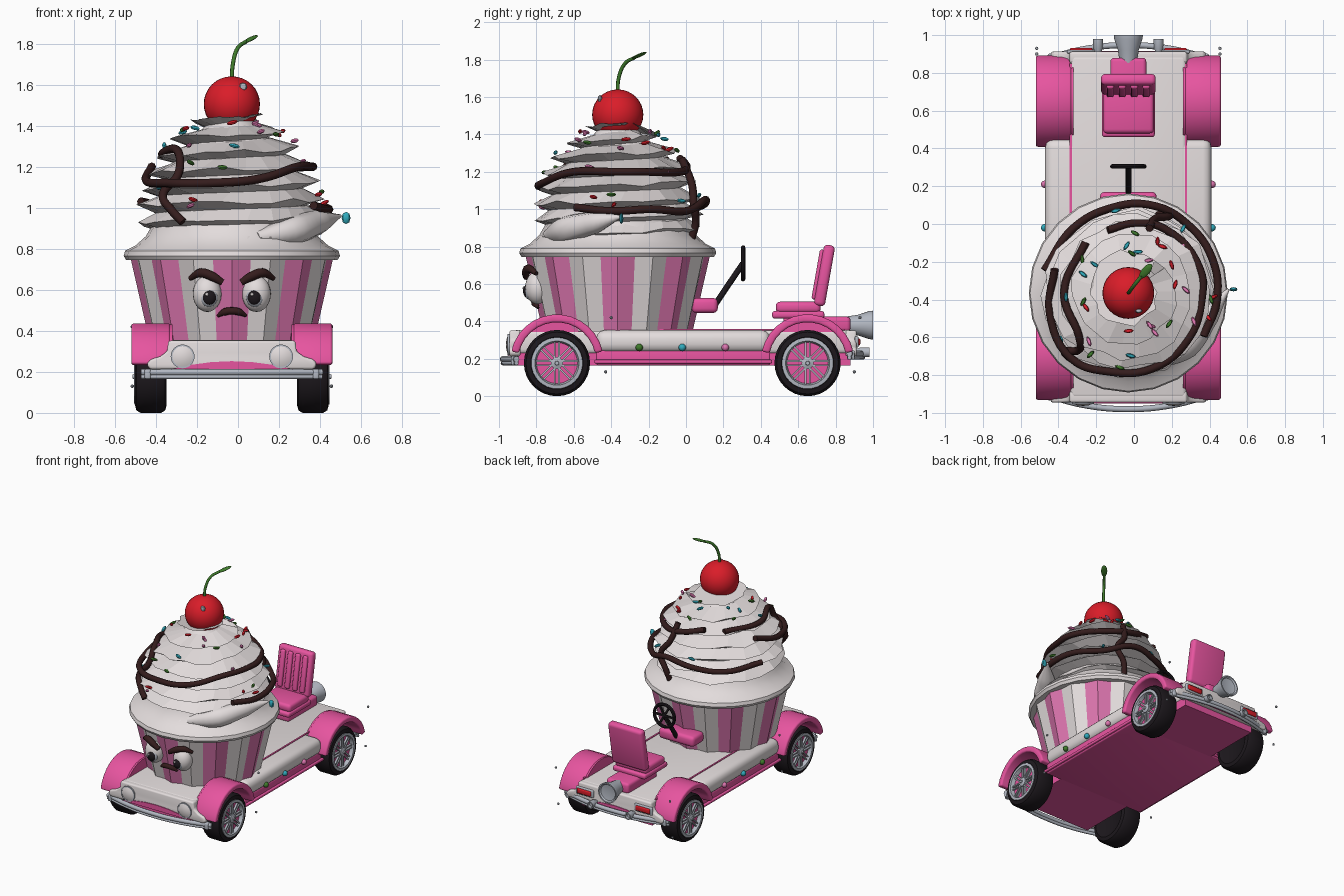
import bpy, bmesh, random
from math import sin, cos, pi, radians
from mathutils import Matrix, Vector

if "Cube" in bpy.data.objects:
    bpy.data.objects.remove(bpy.data.objects["Cube"])
random.seed(4)
CX, CY = -0.03, -0.365   # car centre line, cake centre


def material(name, rgb):
    m = bpy.data.materials.new(name)
    m.use_nodes = True
    m.diffuse_color = (*rgb, 1)
    m.node_tree.nodes["Principled BSDF"].inputs["Base Color"].default_value = (*rgb, 1)
    return m


PINK = material("hot pink", (0.8, 0.09, 0.35))
PALE = material("wrapper pink", (0.72, 0.18, 0.43))
WHITE = material("cream white", (0.77, 0.72, 0.72))
BROWN = material("chocolate", (0.035, 0.012, 0.012))
RED = material("cherry red", (0.7, 0.012, 0.022))
GREEN = material("leaf green", (0.05, 0.2, 0.025))
SILVER = material("silver", (0.45, 0.48, 0.54))
BLACK = material("tyre black", (0.012, 0.009, 0.012))
CYAN = material("cyan", (0.03, 0.4, 0.5))


def finish(name, bm, mats, smooth=35):
    bmesh.ops.recalc_face_normals(bm, faces=bm.faces)
    me = bpy.data.meshes.new(name)
    bm.to_mesh(me)
    bm.free()
    for m in mats if isinstance(mats, list) else [mats]:
        me.materials.append(m)
    if smooth:
        me.shade_smooth()
        me.set_sharp_from_angle(angle=radians(smooth))
    ob = bpy.data.objects.new(name, me)
    ob.location.x = CX
    bpy.context.collection.objects.link(ob)
    return ob


def soften(bm, width):
    if width:
        edges = [e for e in bm.edges if e.calc_face_angle(0) > 0.6]
        bmesh.ops.bevel(bm, geom=edges, offset=width, segments=3, profile=0.5, affect='EDGES')


def box(name, mat, centre, size, bevel=0.0, tilt=Matrix()):
    bm = bmesh.new()
    bmesh.ops.create_cube(bm, size=1, matrix=Matrix.Diagonal((*size, 1)))
    soften(bm, bevel)
    bm.transform(Matrix.Translation(centre) @ tilt)
    return finish(name, bm, mat)


def prism(name, mat, pts, axis, lo, hi, bevel=0.0):
    """Outline of (a, z) points extruded along x or y."""
    bm = bmesh.new()
    put = (lambda a, z, t: (t, a, z)) if axis == 'x' else (lambda a, z, t: (a, t, z))
    ends = [[bm.verts.new(put(a, z, t)) for a, z in pts] for t in (lo, hi)]
    for end in ends:
        bm.faces.new(end)
    for i in range(len(pts)):
        j = (i + 1) % len(pts)
        bm.faces.new((ends[0][i], ends[0][j], ends[1][j], ends[1][i]))
    bmesh.ops.recalc_face_normals(bm, faces=bm.faces)
    soften(bm, bevel)
    return finish(name, bm, mat)


def lathe(name, mat, profile, centre, turn=Matrix(), n=32, smooth=35):
    bm = bmesh.new()
    rings = [[bm.verts.new((r * cos(2 * pi * i / n), r * sin(2 * pi * i / n), z)) for i in range(n)]
             for r, z in profile]
    for a, b in zip(rings, rings[1:]):
        for i in range(n):
            bm.faces.new((a[i], a[i - 1], b[i - 1], b[i]))
    bmesh.ops.remove_doubles(bm, verts=bm.verts, dist=0.0002)
    bm.transform(Matrix.Translation(centre) @ turn)
    return finish(name, bm, mat, smooth)


def tube(name, mat, pts, r, radii=None):
    cu = bpy.data.curves.new(name, 'CURVE')
    cu.dimensions = '3D'
    cu.bevel_depth, cu.bevel_resolution, cu.resolution_u, cu.use_fill_caps = r, 2, 6, True
    sp = cu.splines.new('BEZIER')
    sp.bezier_points.add(len(pts) - 1)
    for i, p in enumerate(pts):
        b = sp.bezier_points[i]
        b.co, b.radius = p, radii[i] if radii else 1
        b.handle_left_type = b.handle_right_type = 'AUTO'
    ob = bpy.data.objects.new(name, cu)
    bpy.context.collection.objects.link(ob)
    me = bpy.data.meshes.new_from_object(ob.evaluated_get(bpy.context.evaluated_depsgraph_get()))
    bpy.data.objects.remove(ob)
    bm = bmesh.new()
    bm.from_mesh(me)
    return finish(name, bm, mat, 50)


def ball(name, mat, centre, scale, turn=Matrix(), n=24):
    bm = bmesh.new()
    bmesh.ops.create_uvsphere(bm, u_segments=n, v_segments=n // 2, radius=1, matrix=Matrix.Translation(centre) @ turn @ Matrix.Diagonal((*scale, 1)))
    return finish(name, bm, mat)


def polar(deg, r, z):
    return Vector((r * cos(radians(deg)), CY + r * sin(radians(deg)), z))


# Chassis
box("floor_pan", PINK, (0, -0.01, 0.2), (0.6, 1.78, 0.07))
box("rocker_panel", PINK, (0, -0.015, 0.205), (0.85, 0.93, 0.08), 0.01)
box("rocker_trim", PINK, (0, -0.015, 0.185), (0.88, 0.95, 0.02), 0.006)
box("side_body", WHITE, (0, -0.015, 0.293), (0.88, 0.93, 0.12), 0.045)
box("deck", WHITE, (0, -0.015, 0.29), (0.62, 1.82, 0.13), 0.025)
AX = (-0.69, 0.65)
arc = lambda r, y: [(y + r * cos(radians(a)), 0.187 + r * sin(radians(a))) for a in range(12, 169, 12)]
for s, side in ((-1, "right"), (1, "left")):
    box(side + "_deck_stripe", PINK, (s * 0.305, 0, 0.355), (0.012, 1.7, 0.006))
    spin = Matrix.Rotation(s * pi / 2, 4, 'Y')
    for y, end in zip(AX, ("front", "rear")):
        tag = end + "_" + side
        prism(tag + "_fender", PINK, arc(0.25, y) + arc(0.208, y)[::-1], 'x', s * 0.30, s * 0.49, 0.012)
        prism(tag + "_fender_wall", PINK, arc(0.245, y), 'x', s * 0.29, s * 0.305)
        c = (s * 0.395, y, 0.177)
        lathe(tag + "_tyre", BLACK, [(0, -0.06), (0.12, -0.065), (0.14, -0.077), (0.165, -0.07), (0.177, -0.05),
              (0.177, 0.05), (0.165, 0.07), (0.14, 0.077), (0.125, 0.06), (0.125, 0.03)], c, spin)
        lathe(tag + "_rim", SILVER, [(0.13, 0.05), (0.137, 0.08), (0.118, 0.082), (0.108, 0.05)], c, spin)
        lathe(tag + "_wheel_disc", PINK, [(0, 0.055), (0.126, 0.055)], c, spin)
        lathe(tag + "_hub", SILVER, [(0.032, 0.05), (0.032, 0.075), (0.012, 0.082), (0.01, 0.09), (0, 0.09)], c, spin, 16)
        for k in range(8):
            t = Matrix.Rotation(k * pi / 4, 4, 'X')
            for w in (-0.011, 0.011):
                d = t @ Vector((s * 0.06, w, 0.07))
                box(tag + "_spoke", SILVER, Vector(c) + d, (0.02, 0.009, 0.09), 0, t)
    for y, z in ((-0.43, 0.13), (0.9, 0.13), (-0.4, 0.42), (0.93, 0.42)):
        ball(side + "_bead", SILVER, (s * 0.485, y, z), (0.009,) * 3, n=8)
    for y, m in ((-0.25, GREEN), (-0.02, CYAN), (0.21, PALE)):
        ball(side + "_side_stud", m, (s * 0.443, y, 0.26), (0.02,) * 3, n=12)
    # Lamps and exhaust tips
    face = Matrix.Rotation(pi / 2, 4, 'X')
    lathe(side + "_headlight", WHITE, [(0.052, 0), (0.05, 0.012), (0.03, 0.02), (0, 0.023)], (s * 0.24, -0.94, 0.275), face)
    lathe(side + "_headlight_ring", SILVER, [(0.058, 0), (0.058, 0.014), (0.05, 0.014), (0.05, 0)], (s * 0.24, -0.94, 0.275), face)
    box(side + "_tail_light_frame", SILVER, (s * 0.25, 0.912, 0.29), (0.15, 0.02, 0.06), 0.008)
    box(side + "_tail_light", RED, (s * 0.25, 0.922, 0.29), (0.12, 0.02, 0.038), 0.008)
    lathe(side + "_exhaust", SILVER, [(0, 0.02), (0.018, 0.02), (0.018, 0), (0.026, 0), (0.026, 0.05), (0.02, 0.06), (0.02, 0.14)],
          (s * 0.16, 0.98, 0.235), face, 16)

# Nose and tail panels, bumpers
half = [(0.31, 0.352), (0.315, 0.3), (0.35, 0.275), (0.4, 0.26), (0.415, 0.235), (0.4, 0.212)]
outline = half + [(-x, z) for x, z in half[::-1]]
crescent = [(x / 10, 0.252 - 0.0045 * x * x) for x in range(-3, 4)]
for end, s, y in (("front", -1, 0.945), ("rear", 1, 0.912)):
    prism(end + "_panel", WHITE, outline, 'y', s * (y - 0.06), s * y, 0.012)
    prism(end + "_crescent", PINK, crescent, 'y', s * y, s * (y + 0.005))
    z = 0.19 if s < 0 else 0.22
    for dz, r in ((0.008, 0.016), (-0.014, 0.011)):
        tube(end + "_bumper", SILVER, [(x, s * (y + 0.035 - 0.38 * x * x), z + dz) for x in (-0.44, -0.22, 0, 0.22, 0.44)], r)
    for x in (-0.41, 0.41):
        box(end + "_bumper_end", SILVER, (x, s * (y - 0.03), z), (0.03, 0.04, 0.05), 0.008)
lathe("tail_horn", SILVER, [(0, 0.02), (0.06, 0.01), (0.068, 0), (0.077, 0), (0.075, 0.02), (0.055, 0.08), (0.042, 0.17), (0, 0.17)],
      (0, 1.0, 0.38), Matrix.Rotation(radians(90), 4, 'X'))

# Seat
box("seat_pedestal", PINK, (0, 0.7, 0.385), (0.19, 0.36, 0.08), 0.02)
box("seat_base", PINK, (0, 0.6, 0.435), (0.28, 0.28, 0.04), 0.015)
box("seat_cushion", PINK, (0, 0.6, 0.475), (0.27, 0.24, 0.06), 0.022)
lean = Matrix.Rotation(radians(-10), 4, 'X')
box("seat_back", PINK, (0, 0.74, 0.645), (0.29, 0.06, 0.33), 0.022, lean)
for x in (-0.095, -0.032, 0.032, 0.095):
    box("seat_back_rib", PINK, (x, 0.708, 0.65), (0.04, 0.03, 0.27), 0.012, lean)

# Steering
box("dashboard", PINK, (0, 0.1, 0.485), (0.3, 0.14, 0.08), 0.025)
tube("steering_column", BLACK, [(0, 0.15, 0.48), (0, 0.23, 0.6), (0, 0.305, 0.71)], 0.016)
ring = [(0.085 + 0.012 * cos(a * pi / 4), 0.012 * sin(a * pi / 4)) for a in range(9)]
lathe("steering_wheel", BLACK, ring, (0, 0.305, 0.71), Matrix.Rotation(pi / 2, 4, 'X'))
for a in (0, 60, 120):
    box("steering_spoke", BLACK, (0, 0.305, 0.71), (0.17, 0.012, 0.014), 0, Matrix.Rotation(radians(a), 4, 'Y'))

# Pleated wrapper, two panels per stripe
bm = bmesh.new()
rows = [[bm.verts.new(polar(k * 11.25, r - 0.022 * (k % 2), z)) for k in range(32)] for r, z in ((0.4, 0.345), (0.495, 0.76))]
for k in range(32):
    j = (k + 1) % 32
    f = bm.faces.new((rows[0][k], rows[0][j], rows[1][j], rows[1][k]))
    f.material_index = 0 if (k + 1) % 4 < 2 else 1
finish("wrapper", bm, [PALE, WHITE], 0)

# Frosting: base, spiral ridges and loose tail
lathe("frosting_base", WHITE, [(0.45, 0.745), (0.515, 0.745), (0.527, 0.765), (0.52, 0.79), (0.47, 0.815), (0.42, 0.86), (0.38, 0.93),
      (0.36, 1.05), (0.27, 1.25), (0.1, 1.43), (0, 1.44)], (0, CY, 0), n=24, smooth=30)
SHAPE = [(0.8, 0.43), (0.93, 0.44), (1.0, 0.45), (1.1, 0.43), (1.2, 0.39), (1.3, 0.33), (1.38, 0.24), (1.5, 0.09)]


def radius(z):
    for (z0, r0), (z1, r1) in zip(SHAPE, SHAPE[1:]):
        if z <= z1:
            return r0 + (r1 - r0) * (z - z0) / (z1 - z0)
    return SHAPE[-1][1]


bm = bmesh.new()
N, crest, valley = 22, [], []
for k in range(int(N * 7.4)):
    deg, z = -80 + 360 * k / N, 0.86 + 0.083 * k / N
    r = radius(z) + random.uniform(-0.015, 0.02)
    crest.append(bm.verts.new(polar(deg, r, z + random.uniform(-0.012, 0.012))))
    valley.append(bm.verts.new(polar(deg + 5, radius(z) - 0.075, z - 0.03)))
for k in range(len(crest) - 1):
    bm.faces.new((crest[k], crest[k + 1], valley[k + 1], valley[k]))
    if k >= N:
        bm.faces.new((valley[k], valley[k + 1], crest[k + 1 - N], crest[k - N]))
bm.faces.new(crest[-N:])
finish("frosting_swirl", bm, WHITE, 0)
tube("frosting_tail", WHITE, [polar(-72, 0.39, 0.85), polar(-42, 0.41, 0.89), polar(-15, 0.44, 0.93), polar(2, 0.53, 0.96)],
     0.075, [0.5, 1, 0.8, 0.1])

# Chocolate drizzle as (angle, radius, height)
DRIZZLE = [
    [(162, .41, 1.2), (195, .43, 1.13), (229, .46, 1.12), (255, .43, 1.12), (288, .42, 1.14), (324, .4, 1.2), (355, .39, 1.2),
     (18, .40, 1.2), (60, .39, 1.2), (85, .37, 1.23), (108, .35, 1.27)],
    [(330, .46, 1.01), (355, .47, .99), (22, .48, 1.0), (50, .48, .99), (76, .48, 1.05), (100, .46, 1.02), (130, .45, 1.0), (165, .46, 1.03)],
    [(130, .35, 1.26), (180, .34, 1.26), (222, .35, 1.27), (229, .40, 1.16), (223, .46, 1.06), (230, .46, .99), (238, .45, .93)],
    [(72, .36, 1.27), (70, .42, 1.14), (62, .46, 1.03), (68, .45, .93), (70, .42, .84)]]
for path in DRIZZLE:
    tube("chocolate_drizzle", BROWN, [polar(*p) for p in path], 0.021)

# Sprinkles
for m, label in ((RED, "red"), (GREEN, "green"), (CYAN, "cyan"), (PALE, "pink")):
    for i in range(9):
        z = random.choice((random.uniform(0.92, 1.42), random.uniform(1.3, 1.42)))
        turn = Matrix.Rotation(random.uniform(0, pi), 4, 'Z') @ Matrix.Rotation(random.uniform(-0.5, 0.5), 4, 'Y')
        ball(label + "_sprinkle", m, polar(random.uniform(0, 360), radius(z) + 0.005, z), (0.028, 0.011, 0.011), turn, 8)
ball("tail_sprinkle", CYAN, polar(2, 0.557, 0.95), (0.022, 0.011, 0.03), n=8)
ball("cherry_sprinkle", SILVER, (0.055, CY - 0.095, 1.59), (0.02, 0.012, 0.02), n=8)

# Cherry
ball("cherry", RED, (0, CY, 1.505), (0.137, 0.137, 0.135), n=32)
tube("cherry_stem", GREEN, [(0, CY, 1.62), (0.005, CY + 0.005, 1.7), (0.03, CY + 0.04, 1.78), (0.07, CY + 0.09, 1.81)], 0.01)
ball("cherry_leaf", GREEN, (0.092, CY + 0.115, 1.822), (0.052, 0.022, 0.008), Matrix.Rotation(radians(50), 4, 'Z') @ Matrix.Rotation(radians(-20), 4, 'Y'), 12)

# Angry face
for s, side in ((-1, "right"), (1, "left")):
    ball(side + "_eye", WHITE, (s * 0.12, -0.795, 0.58), (0.07, 0.065, 0.088))
    ball(side + "_iris", SILVER, (s * 0.112, -0.838, 0.562), (0.043, 0.026, 0.046))
    ball(side + "_pupil", BLACK, (s * 0.11, -0.845, 0.562), (0.035, 0.026, 0.038))
    ball(side + "_eye_glint", WHITE, (s * 0.11 - 0.012, -0.868, 0.578), (0.009, 0.006, 0.009), n=8)
    tube(side + "_brow", BROWN, [(s * 0.205, -0.8, 0.655), (s * 0.15, -0.84, 0.682), (s * 0.095, -0.855, 0.665), (s * 0.045, -0.855, 0.635)],
         0.023, [0.5, 1, 1, 0.7])
tube("mouth", BROWN, [(-0.07, -0.79, 0.472), (-0.035, -0.805, 0.492), (0, -0.81, 0.497), (0.035, -0.805, 0.492), (0.07, -0.79, 0.472)],
     0.018, [0.4, 1, 1, 1, 0.4])
